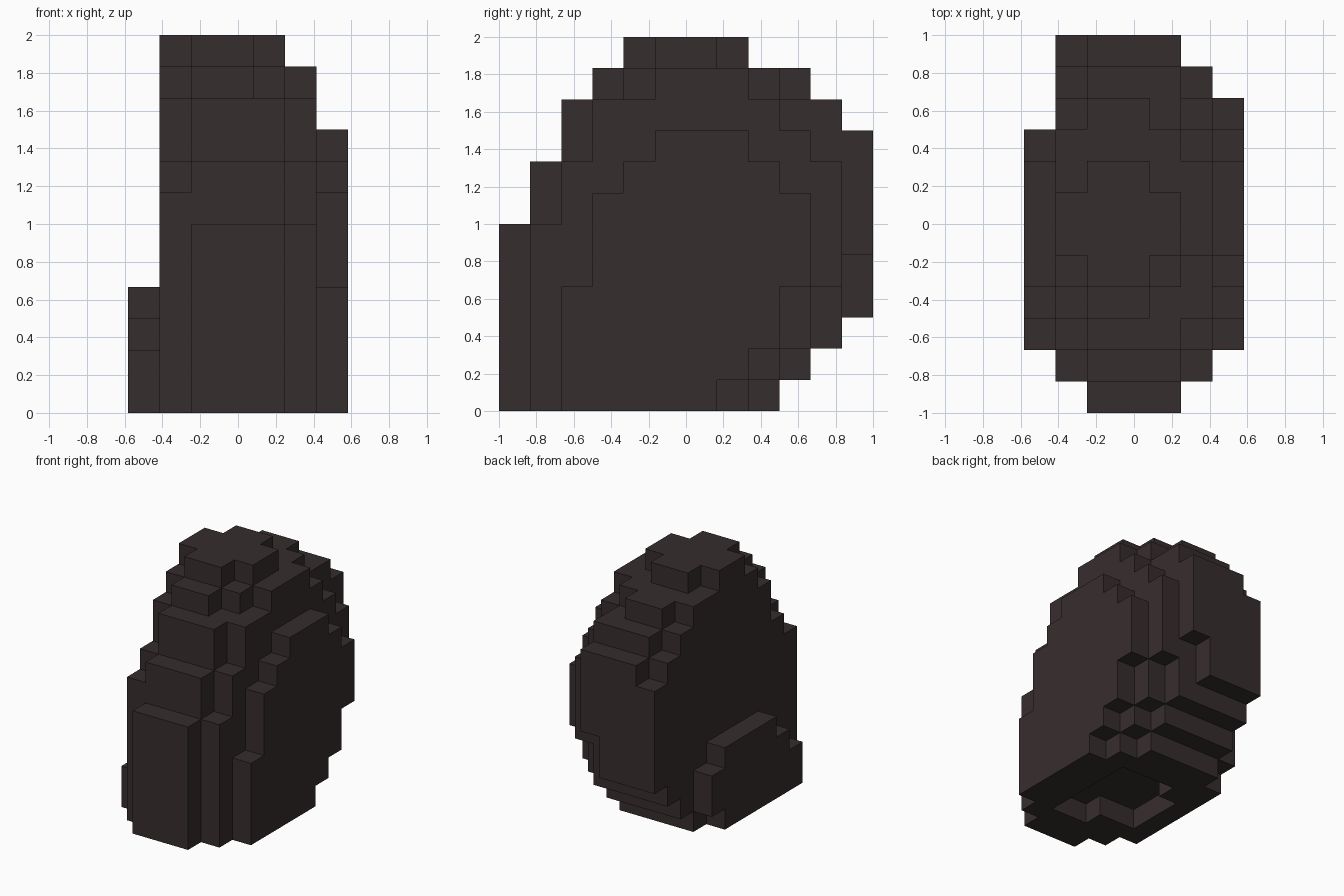
import bpy
import bmesh
import math
from mathutils import Vector

if "Cube" in bpy.data.objects:
    bpy.data.objects.remove(bpy.data.objects["Cube"], do_unlink=True)

STEP = 1 / 6                              # edge of one block
ORIGIN = Vector((-3.5, -6, 0)) * STEP     # corner of the block grid

# Side profile of each slab, from -x to +x, as (top row, front block, back block)
CORE = [(1, 0, 9), (2, 0, 10), (3, 0, 11), (6, 0, 12), (8, 1, 12),
        (9, 2, 12), (10, 2, 11), (11, 3, 10), (12, 4, 8)]
SLABS = [
    [(1, 2, 8), (2, 2, 9), (3, 3, 9), (4, 4, 8)],
    [(1, 1, 9), (2, 1, 10), (3, 1, 11), (7, 1, 12), (8, 2, 12),
     (9, 3, 11), (10, 3, 10), (11, 4, 9), (12, 5, 7)],
    CORE,
    CORE,
    [(1, 0, 9), (2, 0, 10), (5, 0, 11), (6, 0, 12), (8, 1, 12),
     (9, 2, 12), (10, 2, 11), (11, 4, 9), (12, 5, 7)],
    [(1, 1, 8), (2, 1, 9), (4, 1, 10), (6, 1, 11), (8, 2, 11),
     (9, 3, 10), (10, 3, 9), (11, 5, 8)],
    [(1, 2, 7), (2, 2, 8), (4, 2, 9), (7, 3, 10), (8, 4, 9), (9, 5, 8)],
]
# Shallow hollow in the underside: row along y -> first and last slab
HOLLOW = {2: (3, 4), 3: (1, 4), 4: (1, 4), 5: (1, 4), 6: (2, 4)}


def filled_blocks():
    blocks = set()
    for x, profile in enumerate(SLABS):
        bottom = 0
        for top, front, back in profile:
            blocks |= {(x, y, z) for z in range(bottom, top)
                       for y in range(front, back)}
            bottom = top
    for y, (first, last) in HOLLOW.items():
        blocks -= {(x, y, 0) for x in range(first, last + 1)}
    return blocks


def add_face(bm, block, axis, side):
    """Add one outward face of a block."""
    u, v = (axis + 1) % 3, (axis + 2) % 3
    corners = []
    for du, dv in ((0, 0), (1, 0), (1, 1), (0, 1)):
        p = Vector(block)
        p[axis] += side
        p[u] += du
        p[v] += dv
        corners.append(bm.verts.new(ORIGIN + p * STEP))
    bm.faces.new(corners if side else corners[::-1])


# Dark stone colour
stone = bpy.data.materials.new("dark_stone")
stone.use_nodes = True
color = (0.037, 0.026, 0.027, 1)
stone.diffuse_color = color
shader = stone.node_tree.nodes["Principled BSDF"]
shader.inputs["Base Color"].default_value = color
shader.inputs["Roughness"].default_value = 0.9

# Blocky boulder: outer skin only, with flat areas merged
bm = bmesh.new()
blocks = filled_blocks()
for block in sorted(blocks):
    for axis in range(3):
        for side in (0, 1):
            neighbour = list(block)
            neighbour[axis] += 1 if side else -1
            if tuple(neighbour) not in blocks:
                add_face(bm, block, axis, side)
bmesh.ops.remove_doubles(bm, verts=bm.verts[:], dist=0.001)
bmesh.ops.dissolve_limit(bm, angle_limit=math.radians(1),
                         verts=bm.verts[:], edges=bm.edges[:])
mesh = bpy.data.meshes.new("boulder")
bm.to_mesh(mesh)
bm.free()
mesh.materials.append(stone)
boulder = bpy.data.objects.new("boulder", mesh)
bpy.context.collection.objects.link(boulder)
